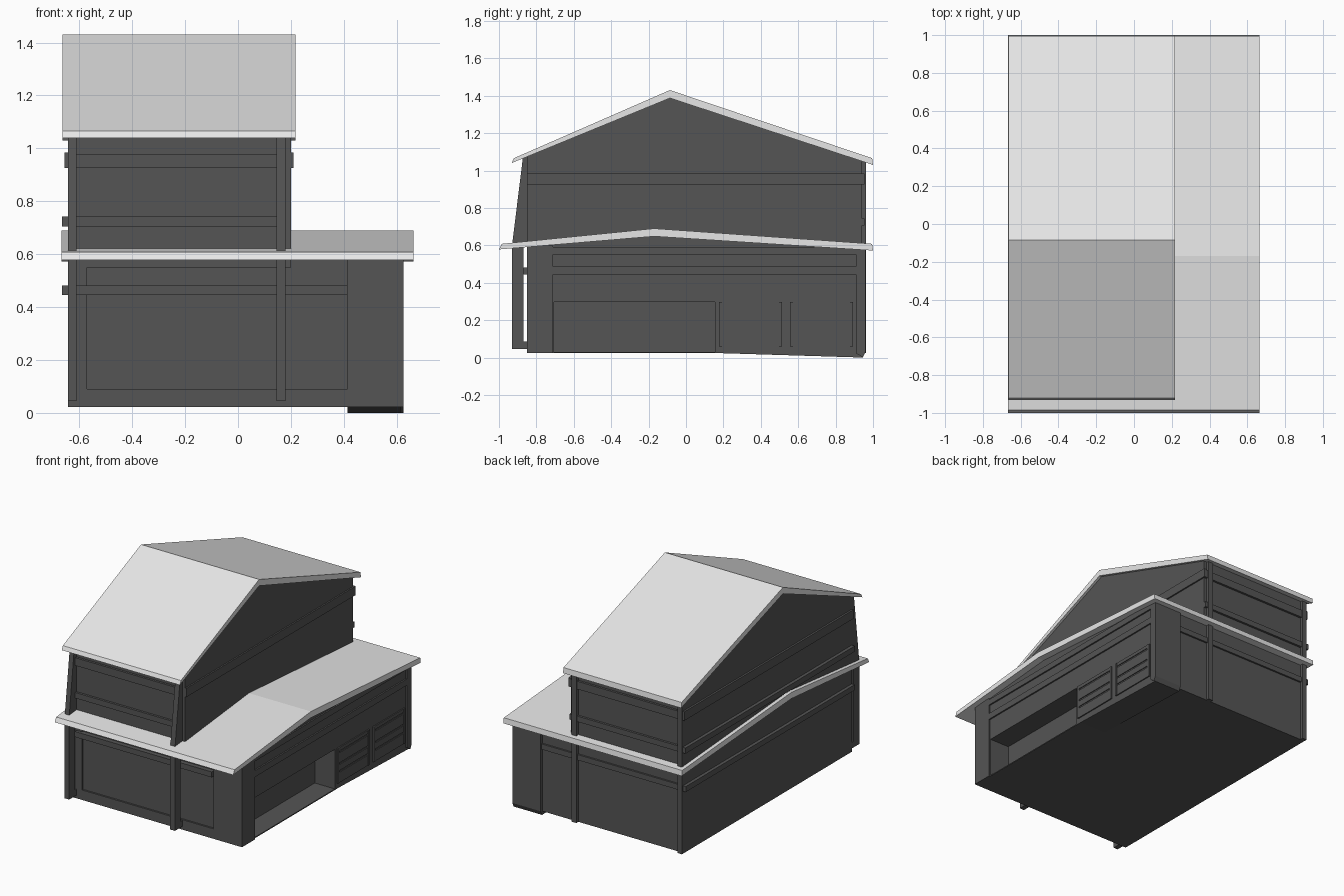
import bpy, bmesh

cube = bpy.data.objects.get("Cube")
if cube:
    bpy.data.objects.remove(cube, do_unlink=True)


def material(name, value):
    m = bpy.data.materials.new(name)
    m.use_nodes = True
    colour = (value, value, value, 1)
    m.diffuse_color = colour
    m.node_tree.nodes["Principled BSDF"].inputs["Base Color"].default_value = colour
    return m


WALL = material("dark grey wall", 0.09)
ROOF = material("light grey roof", 0.8)


def prism(name, x0, x1, profile, mat=WALL):
    """Extrude a (y, z) outline from x0 to x1."""
    bm = bmesh.new()
    face = bm.faces.new([bm.verts.new((x0, y, z)) for y, z in profile])
    ext = bmesh.ops.extrude_face_region(bm, geom=[face])
    verts = [v for v in ext["geom"] if isinstance(v, bmesh.types.BMVert)]
    bmesh.ops.translate(bm, verts=verts, vec=(x1 - x0, 0, 0))
    bmesh.ops.recalc_face_normals(bm, faces=bm.faces)
    mesh = bpy.data.meshes.new(name)
    bm.to_mesh(mesh)
    bm.free()
    mesh.materials.append(mat)
    ob = bpy.data.objects.new(name, mesh)
    bpy.context.scene.collection.objects.link(ob)
    return ob


def box(name, x0, x1, y0, y1, z0, z1, mat=WALL):
    return prism(name, x0, x1, [(y0, z0), (y1, z0), (y1, z1), (y0, z1)], mat)


FRONT, BACK, BASE = -0.85, 0.94, 0.023
LEFT, RIGHT, TOP_RIGHT = -0.643, 0.615, 0.2

# Lower storey: core, then an outer layer notched for the side alcove
low_top = [(BACK, 0.585), (-0.17, 0.655), (FRONT, 0.6)]
prism("lower_core", LEFT, 0.465, [(FRONT + 0.012, BASE), (BACK, BASE)] + low_top[:2] + [(FRONT + 0.012, 0.6)])
prism("lower_side_wall", 0.465, RIGHT,
      [(FRONT, BASE), (-0.705, BASE), (-0.705, 0.297), (0.155, 0.297), (0.155, BASE), (BACK, BASE)] + low_top)
box("alcove_floor", 0.465, RIGHT, -0.705, 0.155, BASE, 0.03)

# Front wall frame and blocks
box("front_frame_side", LEFT, -0.57, FRONT, -0.83, BASE, 0.6)
box("front_frame_sill", -0.57, 0.413, FRONT, -0.83, BASE, 0.09)
box("front_corner_block", 0.413, 0.625, FRONT, -0.71, BASE, 0.6)
prism("back_corner_pier", 0.413, 0.625,
      [(0.91, BASE), (0.945, 0.0), (0.96, 0.03), (0.96, 0.585), (0.91, 0.585)])
prism("sloped_footing", 0.413, 0.615, [(0.2, BASE), (0.945, 0.0), (0.945, BASE)])

# Side wall bands
box("side_band", 0.6, 0.625, FRONT, BACK, 0.444, 0.487)
box("side_top_band", 0.6, 0.625, FRONT, BACK, 0.55, 0.59)

# Louvred vents
for y in (0.176, 0.556):
    w = 0.337
    box("vent_panel", 0.6, 0.617, y, y + w, 0.06, 0.297)
    for a, b in ((y, y + 0.016), (y + w - 0.016, y + w)):
        box("vent_frame_side", 0.6, 0.625, a, b, 0.06, 0.297)
    for z0, z1 in ((0.06, 0.13), (0.142, 0.182), (0.194, 0.262), (0.274, 0.297)):
        prism("vent_slat", 0.6, 0.623, [(y, z0), (y + w, z0), (y + w, z1), (y, z1)])

# Upper storey with gable ends
prism("upper_storey", LEFT, TOP_RIGHT,
      [(FRONT, 0.55), (BACK, 0.55), (BACK, 1.06), (-0.086, 1.4), (FRONT, 1.08)])

# Posts: free-standing lower, tapered upper front, flat back
for x0, x1 in ((LEFT, -0.61), (0.145, 0.18)):
    box("front_lower_post", x0, x1, -0.93, -0.868, 0.045, 0.6)
    box("post_foot", x0, x1, -0.87, FRONT, 0.045, 0.085)
    prism("front_upper_post", x0, x1, [(-0.93, 0.6), (FRONT, 0.6), (FRONT, 1.08), (-0.872, 1.07)])
    box("back_post", x0, x1, BACK - 0.01, 0.962, BASE, 1.05)

# Horizontal bands around the storeys
box("front_lower_band", -0.61, 0.413, -0.87, -0.83, 0.445, 0.482)
box("back_lower_band", LEFT, 0.413, BACK - 0.01, 0.952, 0.445, 0.482)
box("left_lower_band", -0.665, LEFT + 0.01, FRONT, 0.952, 0.445, 0.482)
box("left_middle_band", -0.665, LEFT + 0.01, FRONT, 0.955, 0.705, 0.743)
box("left_upper_band", -0.656, LEFT + 0.01, FRONT, 0.955, 0.925, 0.985)
box("right_upper_band", TOP_RIGHT - 0.01, 0.21, FRONT, 0.955, 0.925, 0.985)
for z0, z1 in ((0.705, 0.743), (0.925, 0.978)):
    box("front_upper_band", -0.61, 0.145, -0.865, FRONT + 0.01, z0, z1)
    box("back_upper_band", LEFT, TOP_RIGHT, BACK - 0.01, 0.955, z0, z1)

# Roofs: shallow gabled slabs
prism("lower_roof", -0.668, 0.664,
      [(-1.0, 0.578), (-0.985, 0.608), (-0.17, 0.69), (0.995, 0.608), (1.0, 0.572), (-0.17, 0.648)], ROOF)
prism("upper_roof", -0.664, 0.218,
      [(-0.932, 1.04), (-0.92, 1.066), (-0.086, 1.43), (0.995, 1.066), (1.0, 1.03), (-0.086, 1.387)], ROOF)
